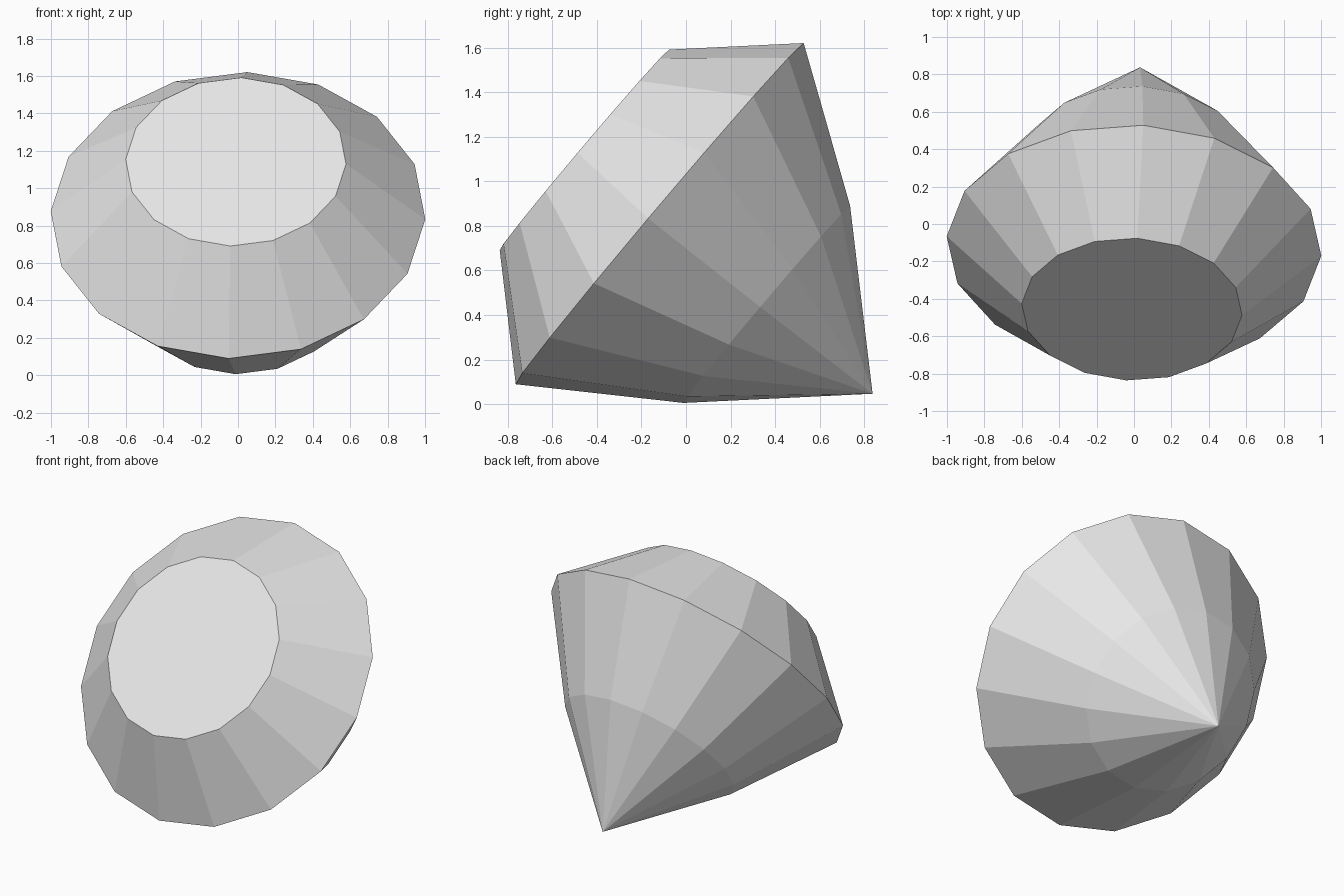
import bpy, bmesh
from math import sin, cos, tau
from mathutils import Vector

cube = bpy.data.objects.get("Cube")
if cube:
    bpy.data.objects.remove(cube, do_unlink=True)

SIDES = 16

# Plain grey stone
grey = bpy.data.materials.new("grey stone")
grey.use_nodes = True
colour = (0.8, 0.8, 0.8, 1)
grey.diffuse_color = colour
grey.node_tree.nodes["Principled BSDF"].inputs["Base Color"].default_value = colour

# Tilted frame of the stone: axis points out of the flat table
centre = Vector((0, -0.118, 0.855))
axis = Vector((-0.026, -0.766, 0.648)).normalized()
up = Vector((0.05, 0.648, 0.765))
up = (up - axis * up.dot(axis)).normalized()
side = up.cross(axis)
if side.x < 0:
    side = -side

bm = bmesh.new()


def ring(radius, height):
    verts = []
    for i in range(SIDES):
        t = tau * i / SIDES
        verts.append(bm.verts.new(
            centre + axis * height + (up * cos(t) + side * sin(t)) * radius))
    return verts


# Table, girdle and pavilion rings, closed by the pointed tip
rings = [ring(0.59, 0.443), ring(1.003, 0), ring(0.58, -0.63)]
tip = bm.verts.new(centre - axis * 1.252)

bm.faces.new(rings[0])
for i in range(SIDES):
    j = (i + 1) % SIDES
    for a, b in zip(rings, rings[1:]):
        bm.faces.new((a[i], a[j], b[j], b[i]))
    bm.faces.new((rings[-1][i], rings[-1][j], tip))
bmesh.ops.recalc_face_normals(bm, faces=bm.faces)

mesh = bpy.data.meshes.new("cut_gem")
bm.to_mesh(mesh)
bm.free()
mesh.materials.append(grey)
gem = bpy.data.objects.new("cut_gem", mesh)
bpy.context.collection.objects.link(gem)
